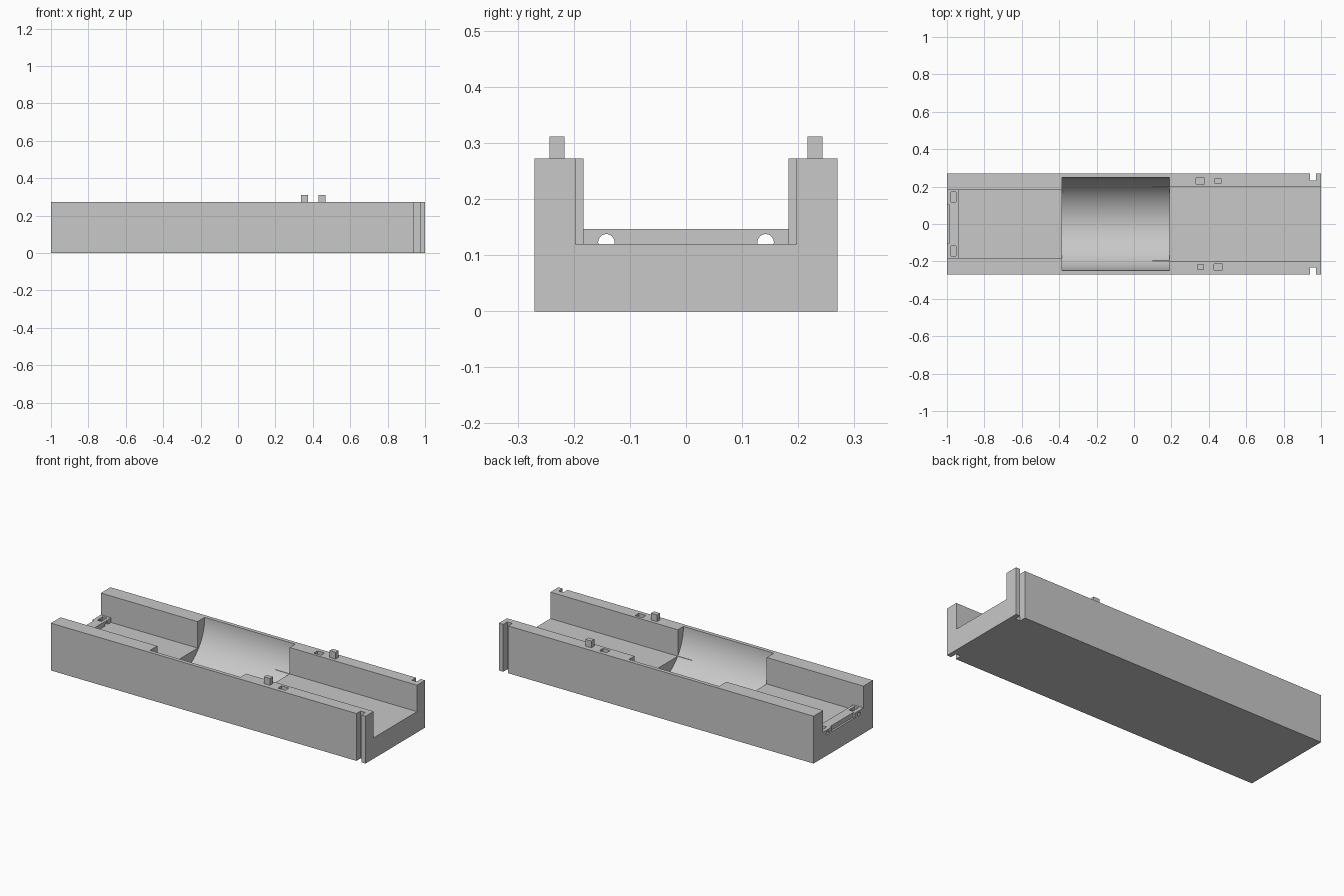
import bpy
import math

cube = bpy.data.objects.get("Cube")
if cube:
    bpy.data.objects.remove(cube, do_unlink=True)

grey = bpy.data.materials.new("plain grey")
grey.use_nodes = True
colour = (0.58, 0.58, 0.58, 1)
grey.diffuse_color = colour
grey.node_tree.nodes["Principled BSDF"].inputs["Base Color"].default_value = colour

HALF_Y, TOP, FLOOR = 0.27, 0.272, 0.12
OVER = 0.05


def box(name, x, y, z):
    """Box spanning the given (low, high) ranges."""
    bpy.ops.mesh.primitive_cube_add(size=1)
    ob = bpy.context.object
    ob.name = name
    ob.location = [(a + b) / 2 for a, b in (x, y, z)]
    ob.scale = [b - a for a, b in (x, y, z)]
    bpy.ops.object.transform_apply(location=True, rotation=False, scale=True)
    ob.data.materials.append(grey)
    return ob


def rod(name, x, y, z, radius, sides):
    """Cylinder lying along x."""
    bpy.ops.mesh.primitive_cylinder_add(
        vertices=sides, radius=radius, depth=x[1] - x[0],
        location=((x[0] + x[1]) / 2, y, z), rotation=(0, math.pi / 2, 0))
    ob = bpy.context.object
    ob.name = name
    bpy.ops.object.transform_apply(location=True, rotation=True, scale=True)
    ob.data.materials.append(grey)
    return ob


def cut(target, cutter):
    """Subtract the cutter and discard it."""
    bpy.context.view_layer.objects.active = target
    mod = target.modifiers.new("cut", "BOOLEAN")
    mod.operation = "DIFFERENCE"
    mod.solver = "EXACT"
    mod.object = cutter
    bpy.ops.object.modifier_apply(modifier=mod.name)
    bpy.data.objects.remove(cutter, do_unlink=True)


def smooth(ob):
    bpy.ops.object.select_all(action="DESELECT")
    ob.select_set(True)
    bpy.context.view_layer.objects.active = ob
    bpy.ops.object.shade_smooth_by_angle(angle=math.radians(30))


# Main block with a round cradle and a channel towards each end
body = box("body", (-1, 1), (-HALF_Y, HALF_Y), (0, TOP))
cut(body, rod("cradle_cutter", (-0.385, 0.19), 0, TOP, 0.248, 128))
cut(body, box("narrow_channel", (-1 - OVER, -0.3), (-0.183, 0.183), (FLOOR, TOP + OVER)))
cut(body, box("wide_channel", (0.1, 1 + OVER), (-0.197, 0.197), (FLOOR, TOP + OVER)))

# Upright slots, pegs and matching sockets on both walls
PEG_Y = 0.23
for side, label in ((-1, "right"), (1, "left")):
    slot_y = sorted((side * 0.232, side * (HALF_Y + OVER)))
    cut(body, box("slot_cutter", (0.942, 0.973), slot_y, (-OVER, TOP + OVER)))
    mid = side * PEG_Y
    peg_x, socket_x = (0.355, 0.45) if side < 0 else (0.45, 0.355)
    cut(body, box("socket_cutter", (socket_x - 0.023, socket_x + 0.023),
                  (mid - 0.017, mid + 0.017), (TOP - 0.045, TOP + OVER)))
    box(label + "_peg", (peg_x - 0.019, peg_x + 0.019),
        (mid - 0.0135, mid + 0.0135), (TOP - 0.005, 0.311))
smooth(body)

# Raised cross bar at the narrow end with tie holes and a shallow front recess
bar = box("end_bar", (-1, -0.935), (-0.183, 0.183), (FLOOR, 0.147))
cut(bar, box("recess_cutter", (-1 - OVER, -0.989), (-0.105, 0.105), (0, TOP)))
for side in (-1, 1):
    cut(bar, rod("hole_cutter", (-1.1, -0.9), side * 0.142, 0.123, 0.0145, 32))
    cut(bar, box("tie_slot_cutter", (-0.978, -0.952),
                 sorted((side * 0.118, side * 0.17)), (0, TOP)))
smooth(bar)
